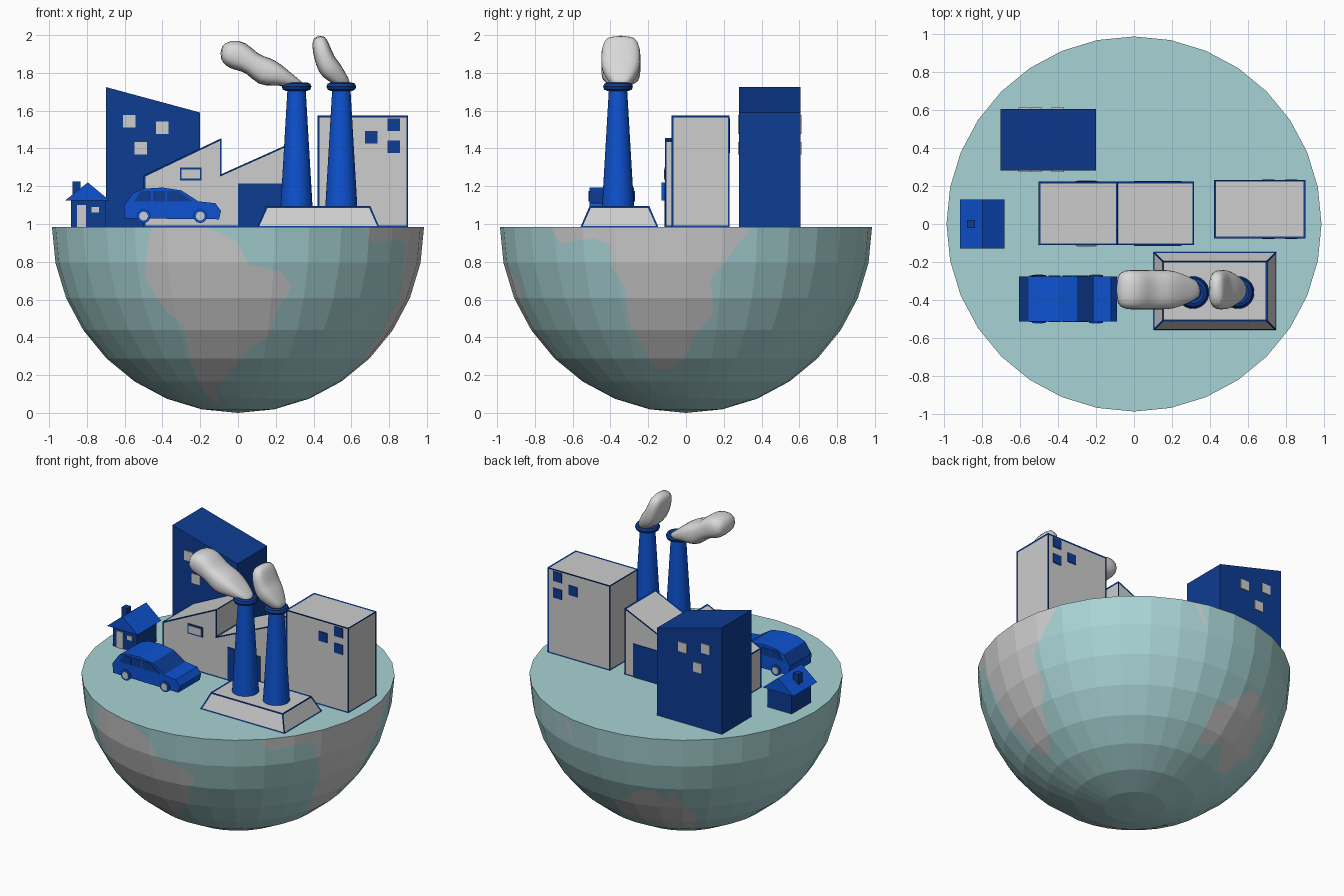
import bpy, bmesh, math
from mathutils import Vector

if "Cube" in bpy.data.objects:
    bpy.data.objects.remove(bpy.data.objects["Cube"])

R = 0.985          # dome radius, also the height of the flat top


def material(name, *rgb):
    m = bpy.data.materials.new(name)
    m.diffuse_color = (*rgb, 1)
    m.use_nodes = True
    m.node_tree.nodes["Principled BSDF"].inputs["Base Color"].default_value = m.diffuse_color
    return m


SEA = material("sea_teal", 0.39, 0.65, 0.66)
GREY = material("light_grey", 0.61, 0.61, 0.61)
NAVY = material("dark_blue", 0.004, 0.045, 0.29)
BLUE = material("bright_blue", 0.004, 0.085, 0.64)
SMOKE = material("smoke_white", 0.69, 0.69, 0.69)


def finish(name, bm, *mats):
    bmesh.ops.recalc_face_normals(bm, faces=bm.faces)
    me = bpy.data.meshes.new(name)
    bm.to_mesh(me)
    bm.free()
    for m in mats:
        me.materials.append(m)
    ob = bpy.data.objects.new(name, me)
    bpy.context.collection.objects.link(ob)
    return ob


def prism(name, pts, y0, y1, *mats):
    """Front-view outline (x, z) extruded from y0 to y1."""
    bm = bmesh.new()
    rings = [[bm.verts.new((x, y, z)) for x, z in pts] for y in (y0, y1)]
    for r in rings:
        bm.faces.new(r)
    for i in range(len(pts)):
        bm.faces.new((rings[0][i - 1], rings[0][i], rings[1][i], rings[1][i - 1]))
    return finish(name, bm, *mats)


def box(name, x0, x1, y0, y1, z0, z1, mat):
    return prism(name, [(x0, z0), (x1, z0), (x1, z1), (x0, z1)], y0, y1, mat)


def outline(ob):
    """Thin dark bars along every edge of a part."""
    fr = bpy.data.objects.new(ob.name + "_edges", ob.data.copy())
    bpy.context.collection.objects.link(fr)
    fr.data.materials.clear()
    fr.data.materials.append(NAVY)
    fr.modifiers.new("bars", 'WIREFRAME').thickness = 0.012


def windows(name, centres, y0, y1, mat):
    """Square panes showing on the front and the back."""
    for x, z in centres:
        box(name, x - .033, x + .033, y0 - .006, y1 + .006, z - .033, z + .033, mat)


def cone(name, loc, depth, r0, r1, mat, tilt=0):
    bpy.ops.mesh.primitive_cone_add(vertices=32, radius1=r0, radius2=r1, depth=depth,
                                    location=loc, rotation=(tilt, 0, 0))
    bpy.context.object.name = name
    bpy.context.object.data.materials.append(mat)


# --- half globe with land cut into its faces (outlines in map degrees) ------
west_land = [(-77, 11), (-81, -4), (-76, -14), (-70.5, -18.5), (-71.5, -30), (-75, -47),
             (-69, -55.5), (-65, -41), (-57, -37), (-48.5, -27), (-41, -22), (-38.5, -13),
             (-35, -7), (-39, -3), (-48.5, -1), (-52, 5), (-60.5, 9), (-61, 11)]
east_land = [(-14, 11), (-8, 4.5), (4, 6), (9, 4), (9, -1), (13, -8), (12, -16), (18, -34),
             (25, -34), (32, -28), (35, -21), (40.6, -15), (39, -5), (50, 8), (51, 11)]
south_land = [(114, -23), (130, -12), (136.5, -12), (139.5, -17.5), (142.5, -11), (146, -19),
              (153, -26), (150, -37.5), (142, -38.5), (131, -31.5), (116, -35)]
peninsula = [(98.3, 11), (103.5, 1.3), (103.5, 4), (100, 11)]


def on_globe(lon, lat):
    a, b = math.radians(18 + 1.08 * (lon + 35)), math.radians(1.17 * (lat - 9))
    return Vector((math.sin(a) * math.cos(b), -math.cos(a) * math.cos(b), math.sin(b)))


def inside(px, py, poly):
    hit = False
    for i, (bx, by) in enumerate(poly):
        ax, ay = poly[i - 1]
        if (ay > py) != (by > py) and px < (bx - ax) * (py - ay) / (by - ay) + ax:
            hit = not hit
    return hit


bm = bmesh.new()
bmesh.ops.create_uvsphere(bm, u_segments=32, v_segments=16, radius=R)
bmesh.ops.delete(bm, geom=[v for v in bm.verts if v.co.z > 0.01], context='VERTS')
for land in (west_land, east_land, south_land, peninsula):
    pts = [on_globe(*p) for p in land]
    c = sum(pts, Vector()).normalized()
    r = Vector((0, 0, 1)).cross(c).normalized()
    u = c.cross(r)
    for a, b in zip(pts, pts[1:] + pts[:1]):     # cut along each coast segment
        mid, reach = (a + b).normalized(), a.angle(b) / 2 + 0.2
        geom = set()
        for f in bm.faces:
            if f.calc_center_median().angle(mid) < reach:
                geom.update([f, *f.edges, *f.verts])
        if geom:
            bmesh.ops.bisect_plane(bm, geom=list(geom), dist=1e-5, plane_co=(0, 0, 0),
                                   plane_no=a.cross(b).normalized())
    flat = [(p.dot(r) / p.dot(c), p.dot(u) / p.dot(c)) for p in pts]
    for f in bm.faces:
        m = f.calc_center_median().normalized()
        d = m.dot(c)
        if d > 0.3 and inside(m.dot(r) / d, m.dot(u) / d, flat):
            f.material_index = 1
bmesh.ops.holes_fill(bm, edges=[e for e in bm.edges if e.is_boundary], sides=0)
for f in bm.faces:
    if f.calc_center_median().z > -0.001:
        f.material_index = 0
bmesh.ops.translate(bm, verts=bm.verts, vec=(0, 0, R))
finish("half_globe", bm, SEA, GREY)

# --- office towers -----------------------------------------------------------
prism("slanted_tower", [(-0.7, R), (-0.2, R), (-0.2, 1.59), (-0.7, 1.725)], 0.28, 0.605, NAVY)
windows("slanted_tower_window", [(-0.575, 1.545), (-0.4, 1.51), (-0.515, 1.4)], 0.28, 0.605, GREY)
outline(box("flat_tower", 0.425, 0.897, -0.072, 0.228, R, 1.57, GREY))
windows("flat_tower_window", [(0.825, 1.525), (0.705, 1.46), (0.825, 1.41)], -0.072, 0.228, NAVY)

# --- sawtooth factory --------------------------------------------------------
outline(prism("factory", [(-0.497, R), (0.312, R), (0.312, 1.44), (-0.09, 1.26), (-0.09, 1.45),
                          (-0.497, 1.255)], -0.108, 0.22, GREY))
box("factory_door", 0, 0.25, -0.115, 0.226, R, 1.215, NAVY)
for name, e, mat in (("factory_window_frame", 0, NAVY), ("factory_window", 0.01, GREY)):
    box(name, e - 0.308, -0.192 - e, -0.114 - e / 3, 0.226 + e / 3, 1.23 + e, 1.298 - e, mat)

# --- small house -------------------------------------------------------------
box("house_walls", -0.885, -0.7, -0.105, 0.105, R, 1.14, NAVY)
prism("house_roof", [(-0.915, 1.125), (-0.68, 1.125), (-0.795, 1.22)], -0.13, 0.13, BLUE)
box("house_chimney", -0.877, -0.835, -0.022, 0.022, 1.13, 1.225, NAVY)
box("house_door", -0.853, -0.805, -0.111, -0.1, R, 1.1, GREY)
box("house_window", -0.775, -0.735, -0.111, -0.1, 1.06, 1.09, GREY)

# --- car ---------------------------------------------------------------------
car = prism("car_body", [(-0.6, 1.03), (-0.605, 1.095), (-0.555, 1.165), (-0.5, 1.187),
                         (-0.4, 1.193), (-0.3, 1.178), (-0.21, 1.12), (-0.12, 1.11),
                         (-0.09, 1.07), (-0.1, 1.025)], -0.512, -0.275, BLUE, NAVY)
for f in car.data.polygons:                      # windscreen and rear window
    if len(f.vertices) == 4 and (-0.27 < f.center.x < -0.24 or
                                 f.center.x < -0.57 and f.center.z > 1.11):
        f.material_index = 1
# side panes: bottom left, top left, top right, bottom right x
for x0, x1, x2, x3 in ((-0.55, -0.515, -0.46, -0.46), (-0.45, -0.45, -0.385, -0.385),
                       (-0.375, -0.375, -0.315, -0.24)):
    prism("car_side_window", [(x0, 1.12), (x1, 1.174), (x2, 1.174), (x3, 1.12)],
          -0.516, -0.271, NAVY)
for x in (-0.5, -0.2):
    for s in (-1, 1):
        y = -0.3935 + s * 0.1065
        cone("wheel", (x, y, 1.042), 0.04, 0.036, 0.036, BLUE, math.pi / 2)
        cone("wheel_hub", (x, y + s * 0.021, 1.042), 0.004, 0.023, 0.023, GREY, math.pi / 2)

# --- sloped base and two smokestacks -----------------------------------------
base = box("stack_base", 0.105, 0.745, -0.555, -0.15, R, 1.09, GREY)
for v in base.data.vertices:
    if v.co.z > 1.05:
        v.co.x += math.copysign(0.047, 0.4 - v.co.x)
        v.co.y += math.copysign(0.047, -0.35 - v.co.y)
outline(base)
for x in (0.31, 0.547):
    cone("smokestack", (x, -0.36, 1.41), 0.65, 0.085, 0.047, BLUE)
    bpy.ops.mesh.primitive_torus_add(location=(x, -0.36, 1.727), major_radius=0.057,
                                     minor_radius=0.022, major_segments=32, minor_segments=8)
    bpy.context.object.name = "smokestack_rim"
    bpy.context.object.data.materials.append(NAVY)


# --- smoke: rounded sections (x, z, in-plane radius) swept along a path -------
def plume(name, path):
    bm = bmesh.new()
    rings = []
    for i, (x, z, r) in enumerate(path):
        a, b = path[max(i - 1, 0)], path[min(i + 1, len(path) - 1)]
        t = Vector((b[0] - a[0], 0, b[1] - a[1])).normalized()
        side = Vector((-t.z, 0, t.x))
        depth = min(0.107, 0.035 + 0.035 * i, 0.08 + 0.03 * (len(path) - 1 - i))
        ring = []
        for k in range(12):
            ang = math.tau * (k + 0.5) / 12
            c, s = [math.copysign(abs(q) ** 0.7, q) for q in (math.cos(ang), math.sin(ang))]
            ring.append(bm.verts.new(Vector((x, -0.345 + depth * s, z)) + side * r * c))
        rings.append(ring)
    for p, q in zip(rings, rings[1:]):
        for k in range(12):
            bm.faces.new((p[k], p[k - 1], q[k - 1], q[k]))
    for end in (rings[0], rings[-1]):
        bm.faces.new(end)
    for f in bm.faces:
        f.smooth = True
    sub = finish(name, bm, SMOKE).modifiers.new("round", 'SUBSURF')
    sub.levels = sub.render_levels = 1


plume("smoke_left", [(0.35, 1.72, 0.02), (0.29, 1.755, 0.03), (0.21, 1.79, 0.06),
                     (0.14, 1.805, 0.085), (0.075, 1.85, 0.055), (0.01, 1.892, 0.085),
                     (-0.05, 1.905, 0.075), (-0.095, 1.905, 0.035)])
plume("smoke_right", [(0.58, 1.725, 0.03), (0.545, 1.765, 0.04), (0.49, 1.815, 0.065),
                      (0.462, 1.86, 0.055), (0.44, 1.93, 0.05), (0.425, 2.0, 0.035)])
